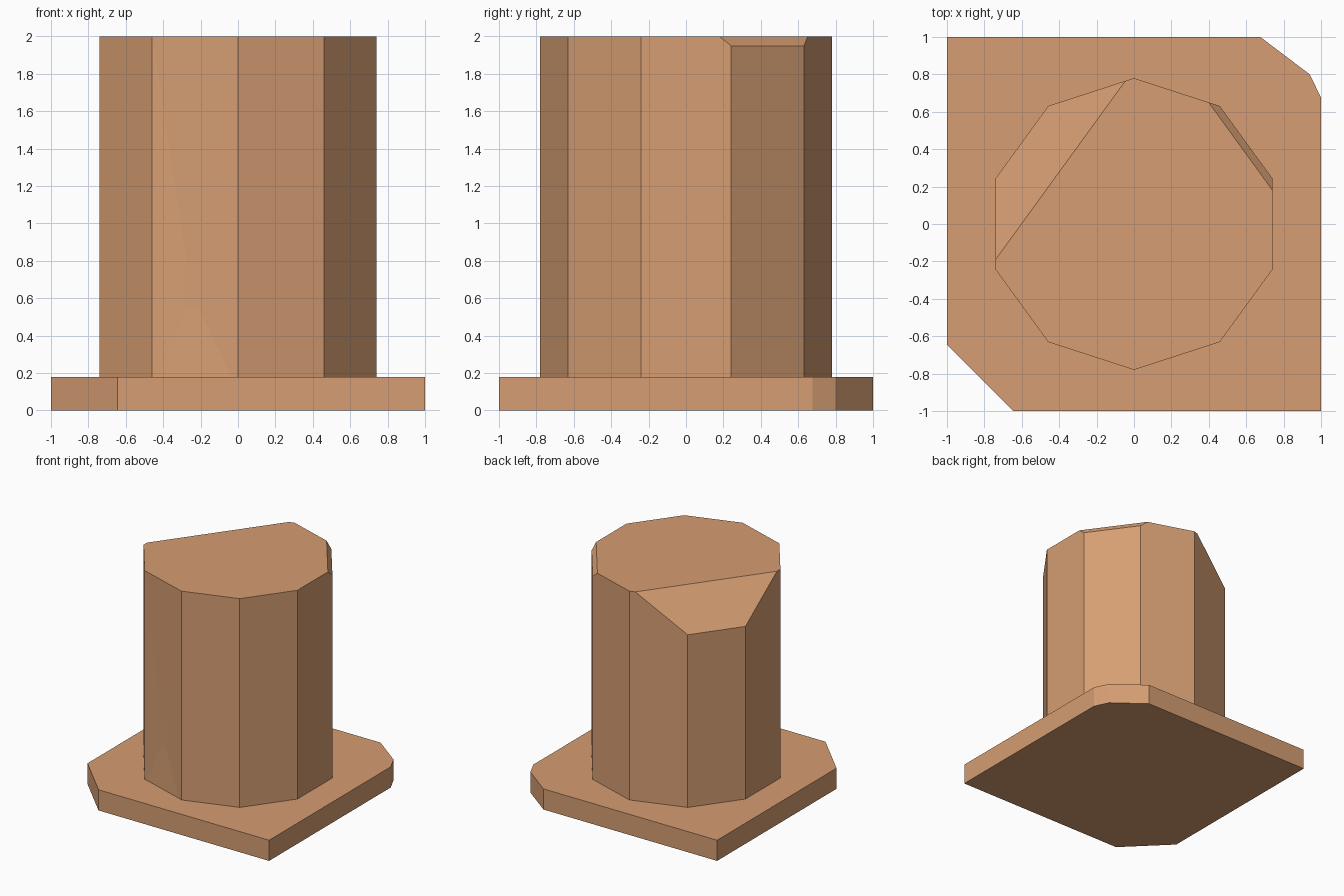
import bpy, bmesh, math
from mathutils import Vector

if "Cube" in bpy.data.objects:
    bpy.data.objects.remove(bpy.data.objects["Cube"])

clay = bpy.data.materials.new("clay")
clay.diffuse_color = (0.67, 0.34, 0.17, 1)
clay.use_nodes = True
clay.node_tree.nodes["Principled BSDF"].inputs["Base Color"].default_value = clay.diffuse_color


def prism(outline, z0, z1):
    """Extrude a counter-clockwise outline from z0 to z1."""
    bm = bmesh.new()
    face = bm.faces.new([bm.verts.new((x, y, z0)) for x, y in outline])
    ext = bmesh.ops.extrude_face_region(bm, geom=[face], use_keep_orig=True)
    for v in ext["geom"]:
        if isinstance(v, bmesh.types.BMVert):
            v.co.z = z1
    bmesh.ops.recalc_face_normals(bm, faces=bm.faces)
    return bm


def finish(bm, name):
    bmesh.ops.recalc_face_normals(bm, faces=bm.faces)
    me = bpy.data.meshes.new(name)
    bm.to_mesh(me)
    bm.free()
    me.materials.append(clay)
    ob = bpy.data.objects.new(name, me)
    bpy.context.collection.objects.link(ob)


def bevel_cut(bm, angle, side, low, top, high=2.0):
    """Slice the top rim: plane from (side, low) to (top, high) along angle."""
    a = math.radians(angle)
    d = Vector((math.cos(a), math.sin(a), 0))
    normal = d * (high - low) + Vector((0, 0, side - top))
    bmesh.ops.bisect_plane(bm, geom=bm.verts[:] + bm.edges[:] + bm.faces[:],
                           plane_co=d * top + Vector((0, 0, high)),
                           plane_no=normal.normalized(), clear_outer=True)
    bmesh.ops.holes_fill(bm, edges=[e for e in bm.edges if e.is_boundary], sides=0)


# Base slab with two broken corners
finish(prism([(-0.645, -1), (1, -1), (1, 0.675), (0.94, 0.8), (0.675, 1),
              (-1, 1), (-1, -0.645)], 0, 0.18), "base_slab")

# Ten-sided column, sunk into the slab
R = 0.78
column = prism([(R * math.cos(math.radians(90 + 36 * i)),
                 R * math.sin(math.radians(90 + 36 * i))) for i in range(10)], 0.1, 2)
side = R * math.cos(math.radians(18))
bevel_cut(column, 144, side, 1.685, 0.487)
bevel_cut(column, 36, side, 1.95, 0.705)

# Shallow dent in the front-left face
column.normal_update()
n = Vector((math.cos(math.radians(252)), math.sin(math.radians(252)), 0))
face = max(column.faces, key=lambda f: f.normal.dot(n))
bmesh.ops.inset_individual(column, faces=[face], thickness=0.1)
mid = face.calc_center_median()
for v in face.verts:
    x = -0.245 + (0.035 if v.co.x > mid.x else -0.035)
    z = 0.8 if v.co.z > mid.z else 0.54
    y = (side - x * n.x) / n.y
    v.co = Vector((x, y, z)) - n * 0.015
finish(column, "column")
